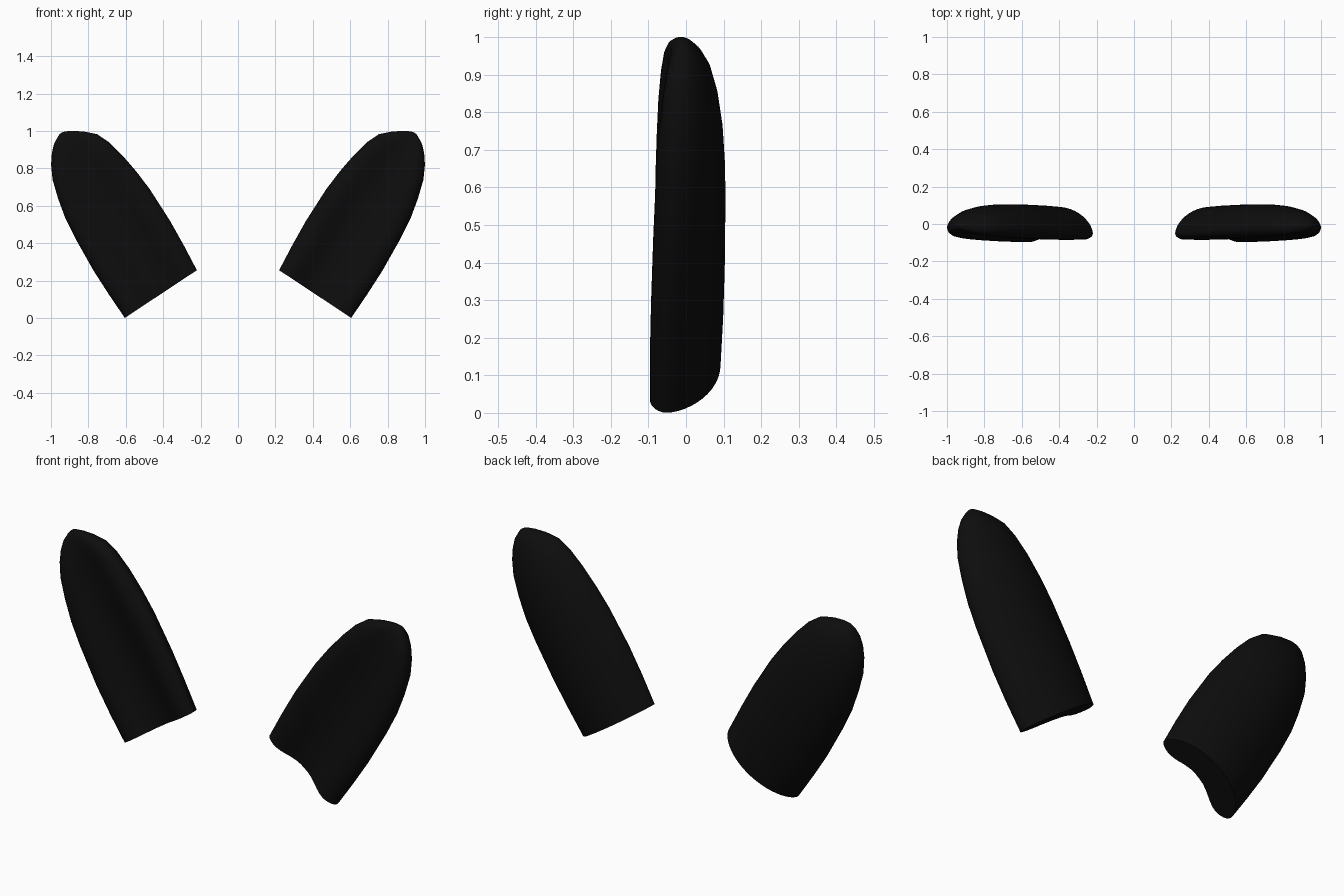
import bpy, bmesh, math

if "Cube" in bpy.data.objects:
    bpy.data.objects.remove(bpy.data.objects["Cube"])

black = bpy.data.materials.new("soft_black")
black.diffuse_color = (0.004, 0.004, 0.004, 1)
black.use_nodes = True
black.node_tree.nodes["Principled BSDF"].inputs["Base Color"].default_value = black.diffuse_color

# Ear frame in the xz plane: base centre, length axis and width axis
BASE = (0.4125, 0.128)
ALONG = (0.552, 0.834)
ACROSS = (0.834, -0.552)
SIDES = 48

# Stations: distance, inner edge, outer edge, edge y, back y, front lip y, groove depth
STATIONS = [
    (0.000, -0.231, 0.231, -0.050, 0.092, -0.102, 0.060),
    (0.150, -0.246, 0.233, -0.048, 0.099, -0.102, 0.055),
    (0.300, -0.257, 0.231, -0.044, 0.103, -0.099, 0.050),
    (0.500, -0.260, 0.217, -0.035, 0.105, -0.093, 0.042),
    (0.620, -0.252, 0.202, -0.030, 0.104, -0.088, 0.036),
    (0.730, -0.238, 0.176, -0.025, 0.098, -0.082, 0.028),
    (0.830, -0.217, 0.145, -0.021, 0.085, -0.073, 0.020),
    (0.900, -0.188, 0.108, -0.018, 0.068, -0.063, 0.012),
    (0.950, -0.138, 0.070, -0.015, 0.048, -0.052, 0.006),
    (0.985, -0.092, 0.033, -0.012, 0.027, -0.038, 0.0),
    (1.005, -0.058, -0.005, -0.010, 0.008, -0.025, 0.0),
    (1.012, -0.040, -0.022, -0.009, -0.003, -0.014, 0.0),
]


def section_y(angle, dist, edge, back, lip, groove):
    """Domed back, and a front with two rounded lips beside a groove."""
    c, s = math.cos(angle), math.sin(angle)
    if s >= 0:
        return edge + (back - edge) * s ** 1.2
    if c < 0:
        lip += 0.014 * min(1, -c * 3) * (1 - dist)
    round_off = 1 - math.sqrt(max(0, 1 - c ** 6))
    dip = (1 + math.cos(math.pi * min(1, abs(c) / 0.82))) / 2
    return lip + (edge - lip) * round_off + groove * dip


def make_ear(name, side):
    bm = bmesh.new()
    rings = []
    for dist, inner, outer, edge, back, lip, groove in STATIONS:
        ring = []
        for i in range(SIDES):
            a = 2 * math.pi * i / SIDES
            w = (inner + outer) / 2 + (outer - inner) / 2 * math.cos(a)
            x = BASE[0] + ALONG[0] * dist + ACROSS[0] * w
            z = BASE[1] + ALONG[1] * dist + ACROSS[1] * w
            ring.append(bm.verts.new((side * x, section_y(a, dist, edge, back, lip, groove), z)))
        rings.append(ring)
    # Skin between neighbouring sections
    for r0, r1 in zip(rings, rings[1:]):
        for i in range(SIDES):
            j = (i + 1) % SIDES
            bm.faces.new((r0[i], r0[j], r1[j], r1[i]))
    # Base and tip caps
    bm.faces.new(rings[0])
    bm.faces.new(rings[-1])
    bmesh.ops.recalc_face_normals(bm, faces=bm.faces)
    mesh = bpy.data.meshes.new(name)
    bm.to_mesh(mesh)
    bm.free()
    mesh.materials.append(black)
    ear = bpy.data.objects.new(name, mesh)
    bpy.context.collection.objects.link(ear)
    bpy.ops.object.select_all(action='DESELECT')
    ear.select_set(True)
    bpy.context.view_layer.objects.active = ear
    bpy.ops.object.shade_smooth_by_angle(angle=math.radians(50))


make_ear("right_ear", 1)
make_ear("left_ear", -1)
